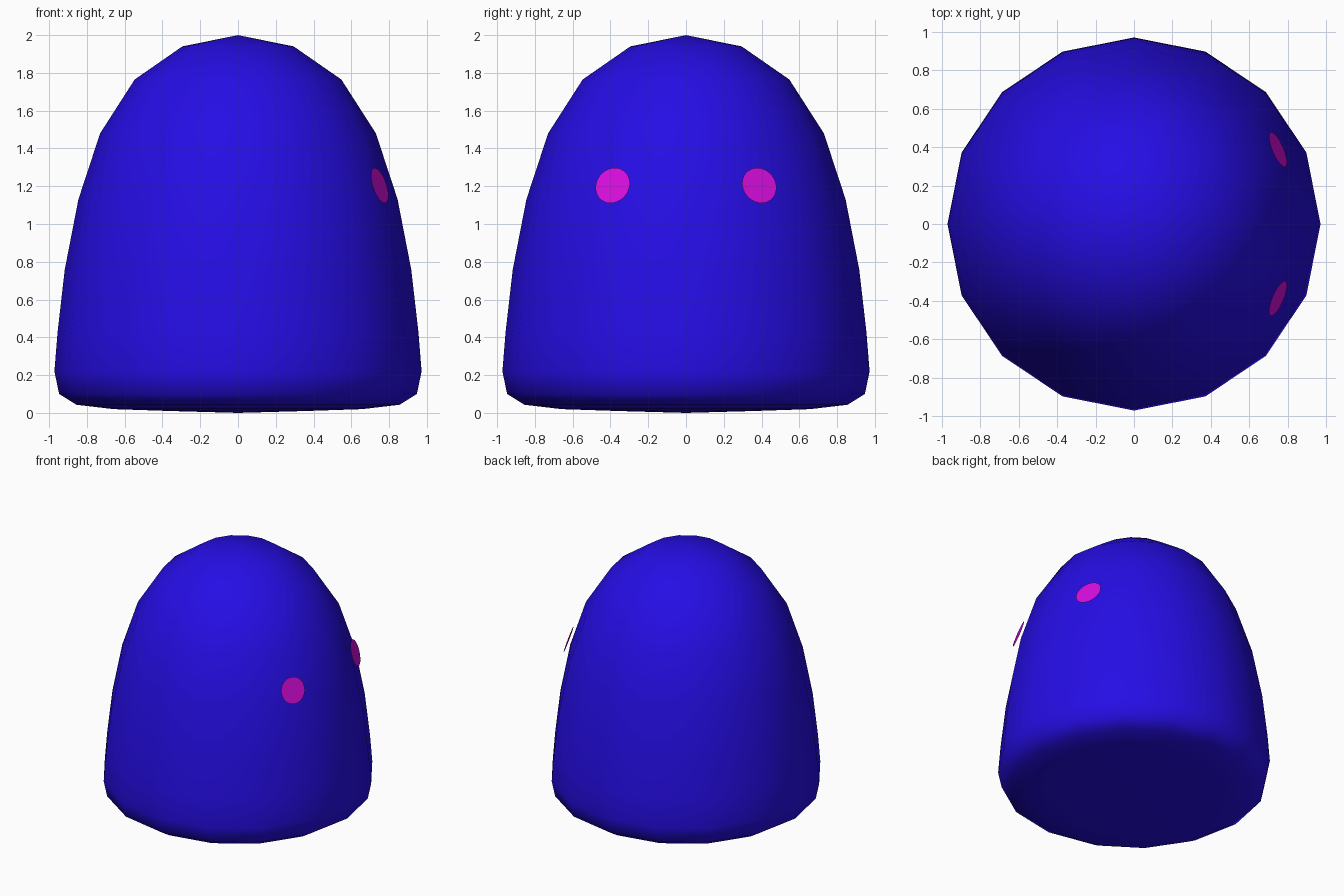
import bpy
import bmesh
from math import radians, cos, sin, pi
from mathutils import Vector

cube = bpy.data.objects.get("Cube")
if cube:
    bpy.data.objects.remove(cube, do_unlink=True)


def make_material(name, rgb):
    mat = bpy.data.materials.new(name)
    mat.use_nodes = True
    color = (*rgb, 1.0)
    mat.diffuse_color = color
    mat.node_tree.nodes["Principled BSDF"].inputs["Base Color"].default_value = color
    return mat


def add_object(name, bm, mat, smooth):
    bmesh.ops.recalc_face_normals(bm, faces=bm.faces[:])
    for face in bm.faces:
        face.smooth = smooth
    mesh = bpy.data.meshes.new(name)
    bm.to_mesh(mesh)
    bm.free()
    mesh.materials.append(mat)
    obj = bpy.data.objects.new(name, mesh)
    bpy.context.collection.objects.link(obj)
    return obj


blue = make_material("deep blue", (0.019, 0.004, 0.78))
magenta = make_material("magenta", (0.68, 0.004, 0.72))

# Domed body: a profile of (radius, height) turned around z
SIDES = 16
TOP, BOTTOM = 2.0, 0.0
profile = [(0.295, 1.94), (0.547, 1.765), (0.73, 1.48), (0.845, 1.13),
           (0.917, 0.76), (0.955, 0.43), (0.972, 0.22), (0.947, 0.10),
           (0.855, 0.043), (0.66, 0.02), (0.36, 0.01)]
bm = bmesh.new()
rings = []
for r, z in profile:
    angles = [2 * pi * i / SIDES for i in range(SIDES)]
    rings.append([bm.verts.new((r * cos(a), r * sin(a), z)) for a in angles])
top = bm.verts.new((0, 0, TOP))
bottom = bm.verts.new((0, 0, BOTTOM))
for i in range(SIDES):
    j = (i + 1) % SIDES
    bm.faces.new((top, rings[0][i], rings[0][j]))
    bm.faces.new((bottom, rings[-1][j], rings[-1][i]))
    for upper, lower in zip(rings, rings[1:]):
        bm.faces.new((upper[i], lower[i], lower[j], upper[j]))
add_object("body", bm, blue, True)

# Flat round eyes, floating just off the +x side and tilted with the dome
TURN, TILT = radians(23), radians(17.5)
for name, side in (("eye_a", 1), ("eye_b", -1)):
    bm = bmesh.new()
    bmesh.ops.create_circle(bm, cap_ends=True, segments=32, radius=0.098)
    eye = add_object(name, bm, magenta, False)
    normal = Vector((cos(TILT) * cos(TURN), side * cos(TILT) * sin(TURN), sin(TILT)))
    eye.rotation_euler = normal.to_track_quat("Z", "Y").to_euler()
    eye.location = (0.75, side * 0.388, 1.204)
